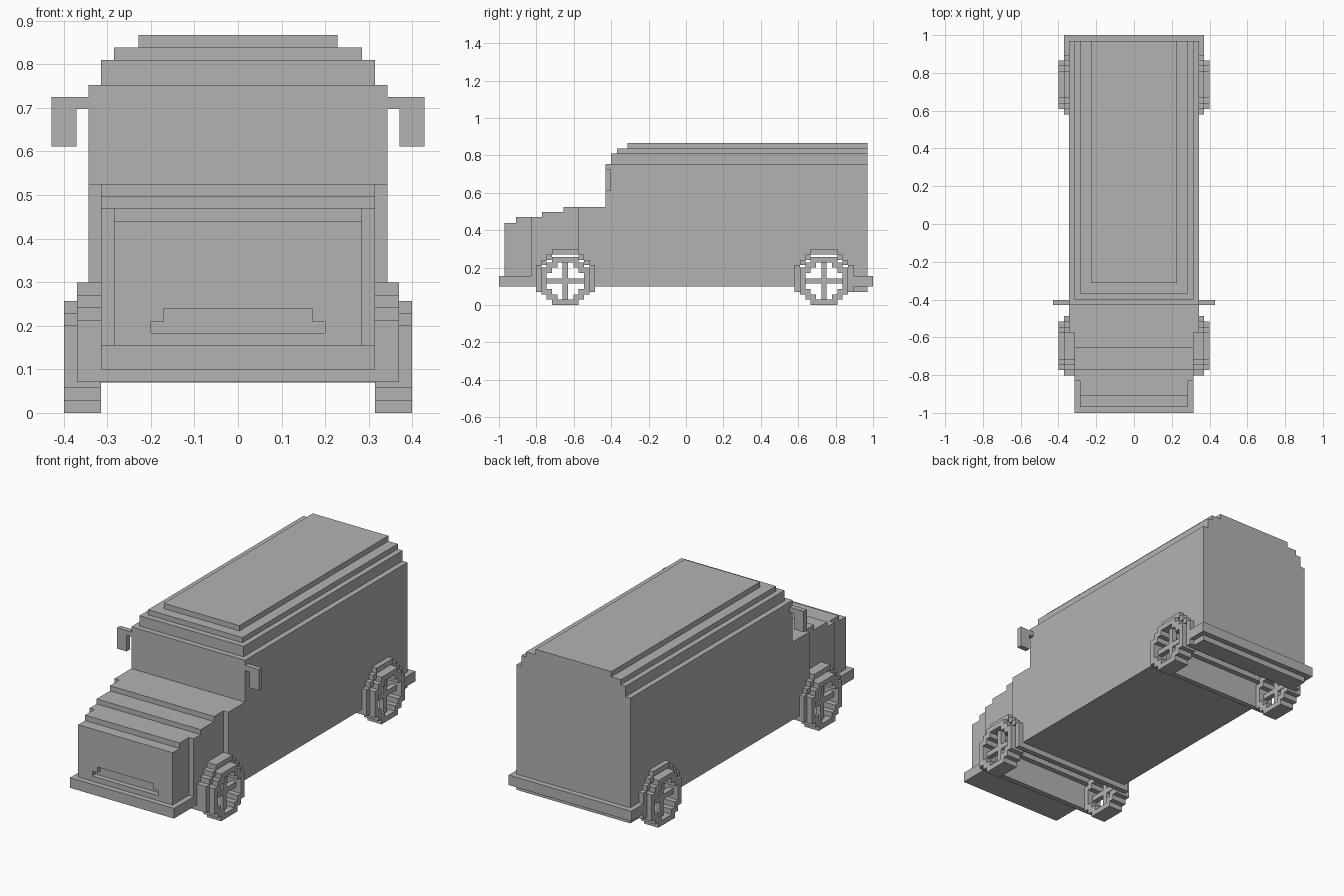
import bpy
import bmesh

cube = bpy.data.objects.get("Cube")
if cube:
    bpy.data.objects.remove(cube, do_unlink=True)

U = 2 / 70                      # block unit
WZ, FZ = 4.5 * U, 0.142         # wheel and arch centre heights
FRONT_Y, REAR_Y = -0.645, 0.738

grey = bpy.data.materials.new("plain_grey")
grey.diffuse_color = (0.45, 0.45, 0.45, 1)
grey.use_nodes = True
bsdf = grey.node_tree.nodes["Principled BSDF"]
bsdf.inputs["Base Color"].default_value = (0.45, 0.45, 0.45, 1)
bsdf.inputs["Roughness"].default_value = 0.8


def finish(name, bm, mirror=False):
    bmesh.ops.recalc_face_normals(bm, faces=bm.faces)
    mesh = bpy.data.meshes.new(name)
    bm.to_mesh(mesh)
    bm.free()
    mesh.materials.append(grey)
    obj = bpy.data.objects.new(name, mesh)
    bpy.context.collection.objects.link(obj)
    if mirror:
        obj.modifiers.new("mirror", "MIRROR").use_axis[0] = True
    return obj


def extrude(bm, faces, offset):
    """Thicken flat faces into a solid."""
    geo = bmesh.ops.extrude_face_region(bm, geom=faces, use_keep_orig=True)["geom"]
    verts = [g for g in geo if isinstance(g, bmesh.types.BMVert)]
    bmesh.ops.translate(bm, verts=verts, vec=offset)


def side_profile(name, pts, x0, x1, mirror=False):
    """Solid from a (y, z) outline, running across x."""
    bm = bmesh.new()
    face = bm.faces.new([bm.verts.new((x0, y, z)) for y, z in pts])
    extrude(bm, [face], (x1 - x0, 0, 0))
    return finish(name, bm, mirror)


def front_profile(name, pts, y0, y1, mirror=False):
    """Solid from an (x, z) outline, running along y."""
    bm = bmesh.new()
    face = bm.faces.new([bm.verts.new((x, y0, z)) for x, z in pts])
    extrude(bm, [face], (0, y1 - y0, 0))
    return finish(name, bm, mirror)


def box(name, x, y, z, mirror=False):
    pts = [(y[0], z[0]), (y[1], z[0]), (y[1], z[1]), (y[0], z[1])]
    return side_profile(name, pts, x[0], x[1], mirror)


def quadrant(first, n):
    """Stepped quarter circle from the side up to the top, in block units."""
    pts = []
    for i in range(n):
        w, h = first[0] - i, first[1] + i
        pts.append((w, h))
        if i < n - 1:
            pts.append((w - 1, h))
    return pts


def arch(cy, first, n, bottom):
    """Stepped arch, open below, from front to back."""
    q = [(w * U, FZ + h * U) for w, h in quadrant(first, n)]
    half = [(q[0][0], bottom)] + q
    return [(cy - w, z) for w, z in half] + [(cy + w, z) for w, z in reversed(half)]


# Main body with stepped wheel tunnels
front_cut = arch(FRONT_Y, (4.5, 2.5), 3, 0.1)
rear_cut = arch(REAR_Y, (4.5, 2.5), 3, 0.1)
half = len(front_cut) // 2
split = FRONT_Y + 2.5 * U
side_profile("main_body",
             front_cut[half:] + rear_cut +
             [(0.97, 0.1), (0.97, 0.753), (-0.43, 0.753), (-0.43, 0.525), (split, 0.525)],
             -0.343, 0.343)

# Stepped hood in front of the cab
side_profile("hood",
             [(-0.83, 0.1)] + front_cut[:half] +
             [(split, FZ + 4.5 * U), (split, 0.525), (-0.655, 0.525), (-0.655, 0.497),
              (-0.77, 0.497), (-0.77, 0.47), (-0.83, 0.47)],
             -0.314, 0.314)

# Nose with a shallow grille recess
side_profile("nose",
             [(-0.941, 0.1), (-0.83, 0.1), (-0.83, 0.47), (-0.91, 0.47), (-0.91, 0.44),
              (-0.941, 0.44)], -0.285, 0.285)
front_profile("grille_surround",
              [(0, 0.1), (0.285, 0.1), (0.285, 0.44), (0, 0.44), (0, 0.24), (0.17, 0.24),
               (0.17, 0.21), (0.2, 0.21), (0.2, 0.183), (0, 0.183)],
              -0.97, -0.941, True)

# Roof layers
for name, w, y, z0, z1 in (("roof_lower", 0.314, -0.4, 0.753, 0.81),
                           ("roof_middle", 0.285, -0.368, 0.81, 0.838),
                           ("roof_top", 0.228, -0.313, 0.838, 0.867)):
    box(name, (-w, w), (y, 0.97), (z0, z1))

# Bumpers
box("front_bumper", (-0.314, 0.314), (-1, -0.83), (0.1, 0.155))
rear_edge = REAR_Y + 5.5 * U
box("rear_bumper", (-0.37, 0.37), (rear_edge, 1), (0.1, 0.155))
box("rear_bumper_step", (-0.343, 0.343), (rear_edge, 0.97), (0.07, 0.1))

# Mirrors on bent arms
front_profile("side_mirror",
              [(0.343, 0.697), (0.371, 0.697), (0.371, 0.611), (0.428, 0.611),
               (0.428, 0.725), (0.343, 0.725)], -0.43, -0.403, True)


def wheel(name, cy):
    """Stepped tyre ring with cross spokes on both sides."""
    bm = bmesh.new()
    loops = []
    for first in ((4.5, 2.5), (3.5, 1.5)):
        q = quadrant(first, 3)
        r = q[::-1]
        ring = (q + [(-a, b) for a, b in r] + [(-a, -b) for a, b in q] +
                [(a, -b) for a, b in r])
        loops.append([bm.verts.new((0.314, cy + a * U, WZ + b * U)) for a, b in ring])
    outer, inner = loops
    n = len(outer)
    faces = [bm.faces.new((outer[i], outer[(i + 1) % n], inner[(i + 1) % n], inner[i]))
             for i in range(n)]
    extrude(bm, faces, (3 * U, 0, 0))
    finish(name + "_tyre", bm, True)
    s, t = 0.5 * U, 3.5 * U
    box(name + "_upright_spoke", (0.343, 0.371), (cy - s, cy + s), (WZ - t, WZ + t), True)
    box(name + "_level_spoke", (0.343, 0.371), (cy - t, cy + t), (WZ - s, WZ + s), True)


# Wheels and full-width arches
for name, cy in (("front", FRONT_Y), ("rear", REAR_Y)):
    wheel(name + "_wheel", cy)
    bottom = FZ - 2.5 * U
    side_profile(name + "_wheel_arch",
                 arch(cy, (5.5, 2.5), 4, bottom) + arch(cy, (4.5, 2.5), 3, bottom)[::-1],
                 -0.37, 0.37)
